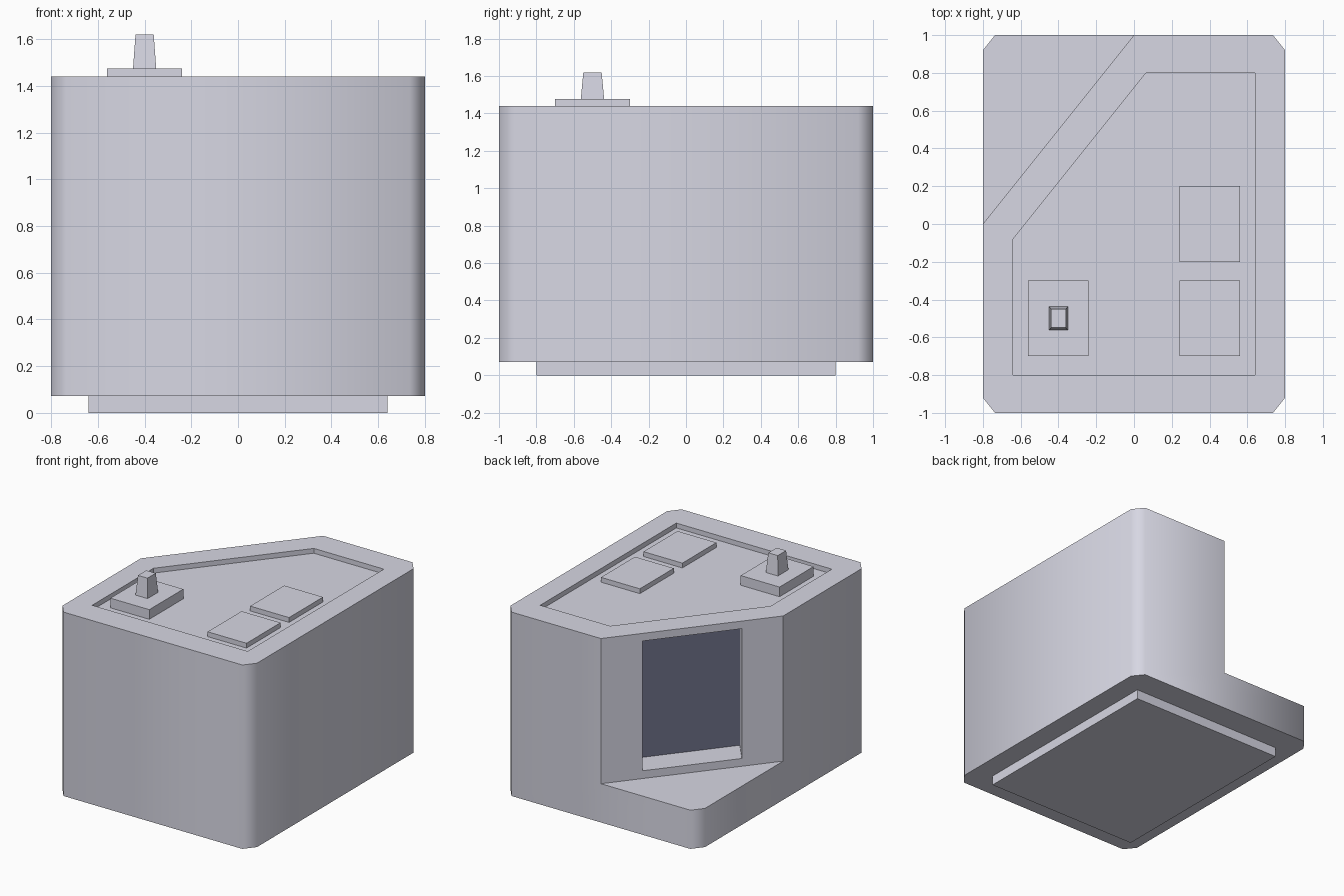
import bpy, bmesh
from mathutils import Vector

if "Cube" in bpy.data.objects:
    bpy.data.objects.remove(bpy.data.objects["Cube"])


def material(name, rgb):
    m = bpy.data.materials.new(name)
    m.diffuse_color = (*rgb, 1)
    m.use_nodes = True
    m.node_tree.nodes["Principled BSDF"].inputs["Base Color"].default_value = m.diffuse_color
    return m


GREY = material("light_grey", (0.68, 0.68, 0.77))
DARK = material("dark_screen", (0.157, 0.165, 0.252))


def loft(name, lower, upper):
    """Closed solid between two rings of 3D points."""
    bm = bmesh.new()
    a = [bm.verts.new(p) for p in lower]
    b = [bm.verts.new(p) for p in upper]
    n = len(a)
    bm.faces.new(a[::-1])
    bm.faces.new(b)
    for i in range(n):
        j = (i + 1) % n
        bm.faces.new((a[i], a[j], b[j], b[i]))
    bmesh.ops.recalc_face_normals(bm, faces=bm.faces[:])
    me = bpy.data.meshes.new(name)
    bm.to_mesh(me)
    bm.free()
    me.materials.append(GREY)
    ob = bpy.data.objects.new(name, me)
    bpy.context.collection.objects.link(ob)
    return ob


def prism(name, profile, z0, z1):
    return loft(name, [(x, y, z0) for x, y in profile], [(x, y, z1) for x, y in profile])


def rect(cx, cy, hx, hy):
    return [(cx - hx, cy - hy), (cx + hx, cy - hy), (cx + hx, cy + hy), (cx - hx, cy + hy)]


def cut(target, cutter):
    mod = target.modifiers.new("cut", 'BOOLEAN')
    mod.operation = 'DIFFERENCE'
    mod.solver = 'EXACT'
    mod.object = cutter
    cutter.hide_render = True
    bpy.context.view_layer.objects.active = target
    bpy.ops.object.modifier_apply(modifier=mod.name)
    bpy.data.objects.remove(cutter)


TOP, LEDGE, BOTTOM, FLOOR = 1.44, 0.36, 0.072, 1.404

# Cabinet with chamfered corners
cx, cy = 0.064, 0.08
outline = [(-0.8 + cx, -1), (0.8 - cx, -1), (0.8, -1 + cy), (0.8, 1 - cy),
           (0.8 - cx, 1), (-0.8 + cx, 1), (-0.8, 1 - cy), (-0.8, -1 + cy)]
body = prism("cabinet", outline, BOTTOM, TOP)

# Diagonal back-left corner cut, leaving a low ledge
cut(body, prism("corner_cutter", [(-1.2, -0.5), (0.4, 1.5), (-1.2, 1.5)], LEDGE, 2))

# Shallow tray in the top
tray = [(-0.64, -0.8), (0.64, -0.8), (0.64, 0.8), (0.064, 0.8), (-0.64, -0.08)]
cut(body, prism("tray_cutter", tray, FLOOR, 2))

# Screen recess in the diagonal face, running towards the front right
along = Vector((0.8, 1, 0))
inward = Vector((1, -0.8, 0)).normalized()
run = Vector((0.8, -1, 0))


def window_ring(t):
    left, right = (Vector((-0.8, 0, 0)) + along * s + run * t for s in (0.227, 0.773))
    up = Vector((0, 0, 1))
    return [left + up * 0.418, right + up * 0.418, right + up * 1.383, left + up * 1.383]


cut(body, loft("window_cutter", window_ring(-0.05), window_ring(0.165)))

# Screen colour on the recessed panel; only the corner chamfers shade smoothly
me = body.data
me.materials.clear()
me.materials.append(GREY)
me.materials.append(DARK)
for p in me.polygons:
    depth = (p.center - Vector((-0.8, 0, 0))).dot(inward)
    p.material_index = int(p.normal.dot(inward) < -0.99 and 0.1 < depth < 0.3)
    p.use_smooth = True
for e in me.edges:
    a, b = (me.vertices[i].co for i in e.vertices)
    corner = abs(a.x) > 0.73 and abs(a.y) > 0.9
    e.use_edge_sharp = not (corner and (a - b).xy.length < 1e-4)

# Plinth
prism("plinth", rect(0, 0, 0.64, 0.8), 0, BOTTOM + 0.01)

# Buttons
for i, y in enumerate((-0.5, 0)):
    prism(f"button_{i + 1}", rect(0.4, y, 0.16, 0.2), FLOOR - 0.01, 1.44)

# Control stick on its plate
prism("stick_plate", rect(-0.4, -0.5, 0.16, 0.2), FLOOR - 0.01, 1.476)
loft("control_stick", [(x, y, 1.47) for x, y in rect(-0.4, -0.5, 0.05, 0.063)],
     [(x, y, 1.62) for x, y in rect(-0.4, -0.5, 0.039, 0.049)])
